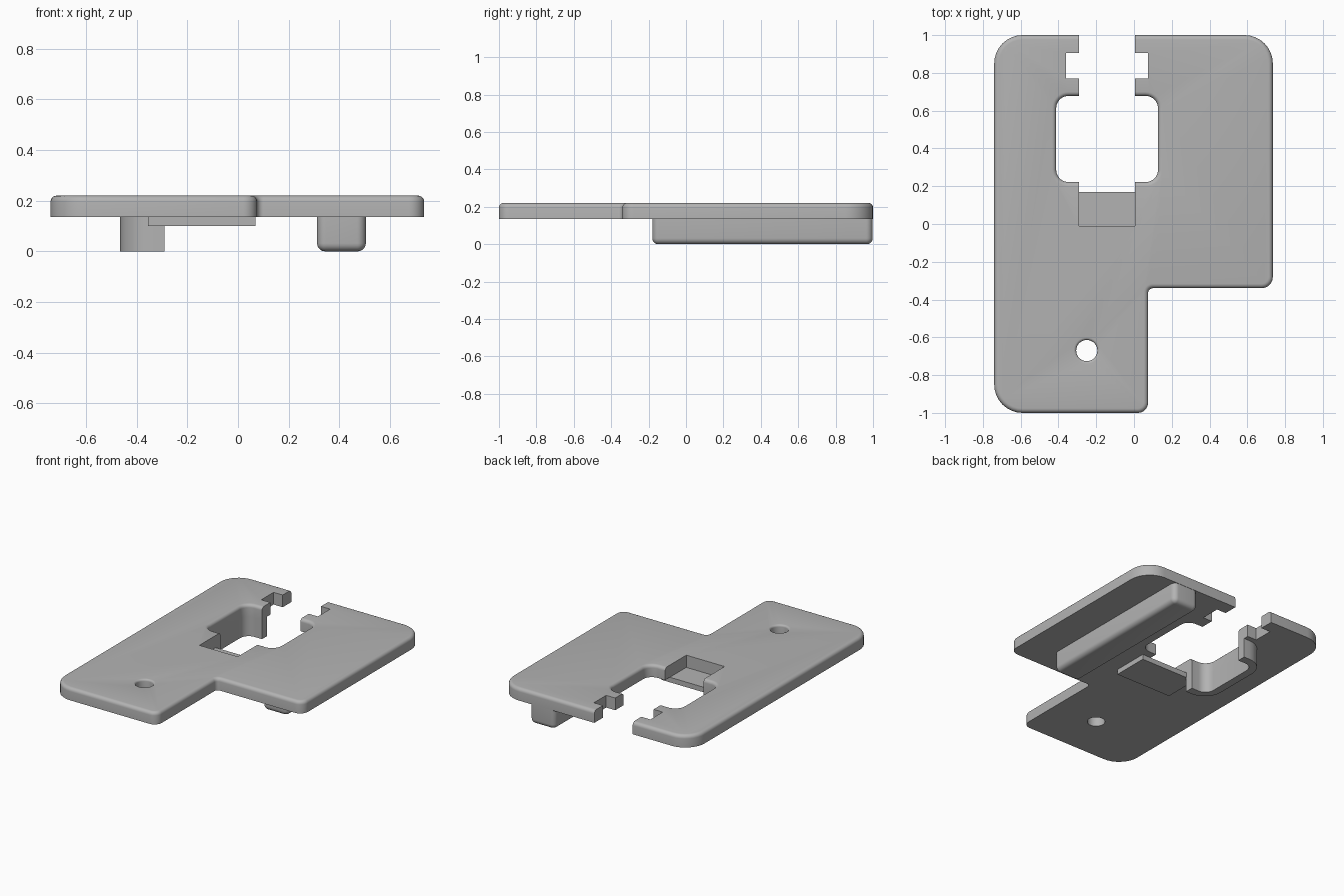
import bpy, bmesh, math
from mathutils import Vector

if "Cube" in bpy.data.objects:
    bpy.data.objects.remove(bpy.data.objects["Cube"])

grey = bpy.data.materials.new("plain grey")
grey.diffuse_color = (0.45, 0.45, 0.45, 1)
grey.use_nodes = True
grey.node_tree.nodes["Principled BSDF"].inputs["Base Color"].default_value = grey.diffuse_color
BASE, TOP = 0.135, 0.22


def outline(corners, inset, steps=8):
    """Rounded, inset copy of a right-angled counter-clockwise outline of (x, y, radius)."""
    pts, n = [], len(corners)
    for i, (x, y, r) in enumerate(corners):
        p = Vector((x, y))
        a = (p - Vector(corners[i - 1][:2])).normalized()
        b = (Vector(corners[(i + 1) % n][:2]) - p).normalized()
        p += inset * (Vector((-a.y, a.x)) + Vector((-b.y, b.x)))
        convex = a.x * b.y - a.y * b.x > 0
        if r > 0:
            r = max(r - inset if convex else r + inset, 0.001)
            c = p - a * r + b * r
            for k in range(steps + 1):
                t = k / steps * math.pi / 2
                pts.append(c - b * r * math.cos(t) + a * r * math.sin(t))
        else:
            pts.append(p)
    return pts


def circle(x, y, r, n=32):
    return [Vector((x + r * math.cos(2 * math.pi * k / n),
                    y + r * math.sin(2 * math.pi * k / n))) for k in range(n)]


def loft(name, rings):
    """Solid through a stack of (points, z) rings, lowest first."""
    bm = bmesh.new()
    loops = [[bm.verts.new((p.x, p.y, z)) for p in pts] for pts, z in rings]
    n = len(loops[0])
    for lo, hi in zip(loops, loops[1:]):
        for i in range(n):
            j = (i + 1) % n
            bm.faces.new((lo[i], lo[j], hi[j], hi[i]))
    bm.faces.new(loops[0][::-1])
    bm.faces.new(loops[-1])
    bmesh.ops.recalc_face_normals(bm, faces=bm.faces)
    mesh = bpy.data.meshes.new(name)
    bm.to_mesh(mesh)
    bm.free()
    mesh.materials.append(grey)
    ob = bpy.data.objects.new(name, mesh)
    bpy.context.collection.objects.link(ob)
    return ob


def rect(x0, x1, y0, y1, r=0):
    return [(x0, y0, r), (x1, y0, r), (x1, y1, r), (x0, y1, r)]


def box(name, x0, x1, y0, y1, z0, z1):
    pts = outline(rect(x0, x1, y0, y1), 0)
    return loft(name, [(pts, z0), (pts, z1)])


def arc(r, steps=5):
    """Quarter-round edge as (inset, height below the rounded face)."""
    return [(r * (1 - math.cos(k / steps * math.pi / 2)),
             r * (1 - math.sin(k / steps * math.pi / 2))) for k in range(steps + 1)]


def cut(ob, cutters):
    bpy.context.view_layer.objects.active = ob
    for c in cutters:
        c.hide_render = True
        m = ob.modifiers.new("cut", "BOOLEAN")
        m.operation, m.solver, m.object = "DIFFERENCE", "EXACT", c
        bpy.ops.object.modifier_apply(modifier=m.name)


# Plate with rounded top edge
shape = [(-0.74, -1, 0.15), (0.075, -1, 0.055), (0.075, -0.34, 0.025),
         (0.735, -0.34, 0.06), (0.735, 1, 0.15), (-0.74, 1, 0.15)]
plate = loft("plate", [(outline(shape, 0), BASE)] +
             [(outline(shape, i), TOP - d) for i, d in arc(0.024)])

# Wall hanging around the left half of the window
hanging_wall = loft("hanging_wall", [
    (outline(rect(-0.465, 0.18, 0.165, 0.735, 0.13), 0), z) for z in (0, BASE)])

# Cutters: window and screw hole flare at the top, slot runs out at the back
window = rect(-0.412, 0.127, 0.222, 0.678, 0.065)
window_cut = loft("window_cutter", [(outline(window, 0), -0.1)] +
                  [(outline(window, -i), TOP - d) for i, d in arc(0.022)] +
                  [(outline(window, -0.022), 0.3)])
hole_cut = loft("hole_cutter", [(circle(-0.25, -0.67, 0.056), 0)] +
                [(circle(-0.25, -0.67, 0.056 + i), TOP - d) for i, d in arc(0.014)] +
                [(circle(-0.25, -0.67, 0.07), 0.3)])
slot_cut = box("slot_cutter", -0.29, 0.005, -0.01, 1.1, -0.1, 0.3)
notch_cut = box("notch_cutter", -0.36, 0.075, 0.77, 0.905, -0.1, 0.3)
half_cut = box("half_cutter", -0.29, 0.3, 0, 1.1, -0.1, 0.3)
cut(plate, [window_cut, hole_cut, slot_cut, notch_cut])
cut(hanging_wall, [window_cut, half_cut])
for c in (window_cut, hole_cut, slot_cut, notch_cut, half_cut):
    bpy.data.objects.remove(c)

# Recess floor under the front of the slot
recess_floor = box("recess_floor", -0.355, 0.07, -0.08, 0.17, 0.10, BASE)

# Rail under the right side with rounded lower edges
rail_shape = rect(0.312, 0.505, -0.18, 0.998, 0.035)
rail = loft("rail", [(outline(rail_shape, i), d) for i, d in reversed(arc(0.032))] +
            [(outline(rail_shape, 0), BASE)])

# Smooth the rounded edges
for ob in (plate, hanging_wall, rail):
    bpy.ops.object.select_all(action="DESELECT")
    ob.select_set(True)
    bpy.context.view_layer.objects.active = ob
    bpy.ops.object.shade_smooth_by_angle(angle=math.radians(30))
